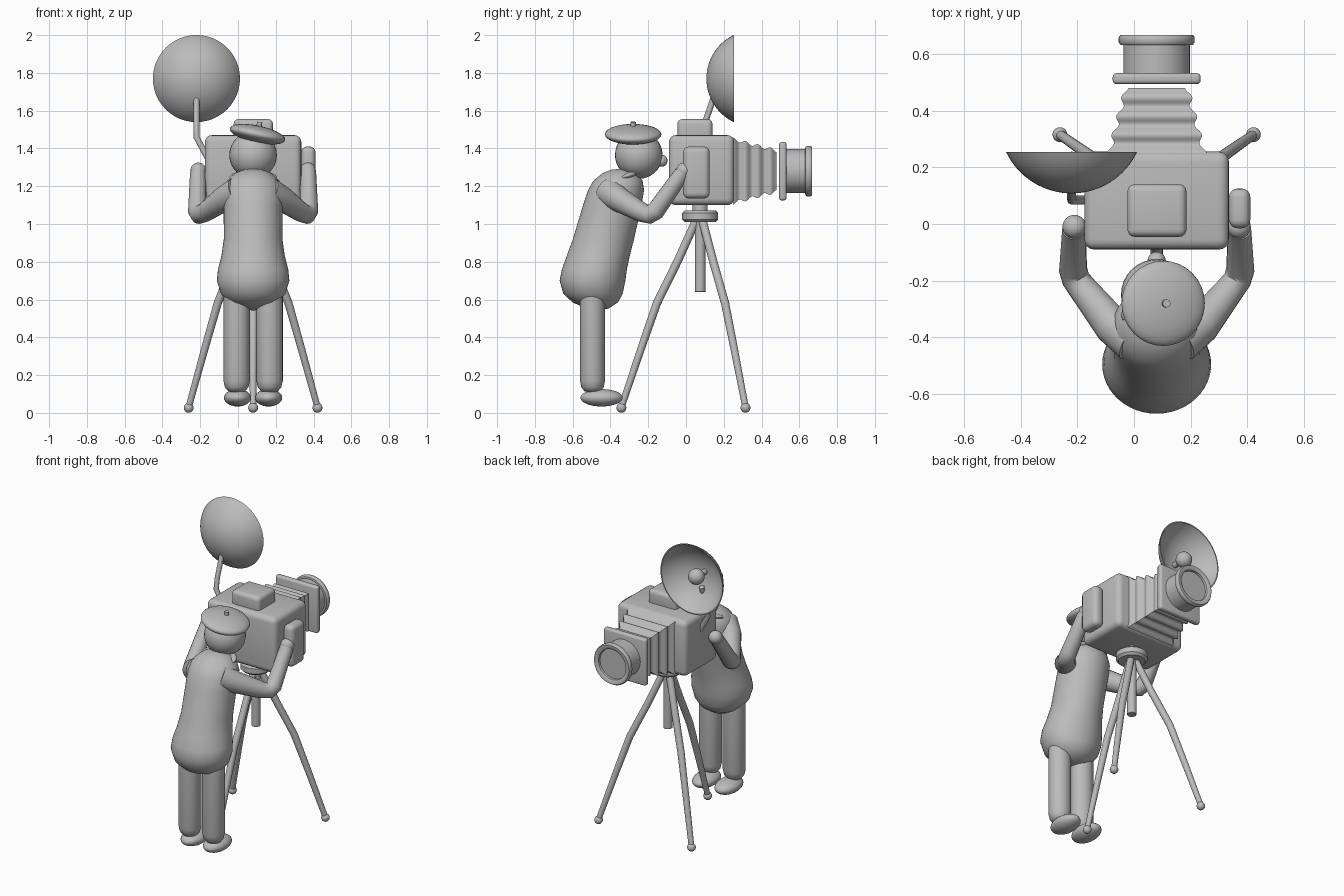
import bpy, bmesh, math
from mathutils import Vector

cube = bpy.data.objects.get("Cube")
if cube:
    bpy.data.objects.remove(cube, do_unlink=True)

grey = bpy.data.materials.new("plain_grey")
grey.use_nodes = True
COLOUR = (0.5, 0.5, 0.5, 1)
grey.diffuse_color = COLOUR
grey.node_tree.nodes["Principled BSDF"].inputs["Base Color"].default_value = COLOUR

CX = 0.08          # shared centre line of figure and camera
LENS_Z = 1.28      # height of the lens axis


def finish(ob, name, angle=40):
    ob.name = name
    ob.data.materials.clear()
    ob.data.materials.append(grey)
    bpy.ops.object.select_all(action='DESELECT')
    ob.select_set(True)
    bpy.context.view_layer.objects.active = ob
    bpy.ops.object.shade_smooth_by_angle(angle=math.radians(angle))
    return ob


def box(name, lo, hi, bevel):
    lo, hi = Vector(lo), Vector(hi)
    bpy.ops.mesh.primitive_cube_add(size=1, location=(lo + hi) / 2)
    ob = bpy.context.object
    ob.scale = hi - lo
    bpy.ops.object.transform_apply(location=False, rotation=False, scale=True)
    mod = ob.modifiers.new("round", 'BEVEL')
    mod.width, mod.segments = bevel, 4
    bpy.ops.object.modifier_apply(modifier="round")
    return finish(ob, name)


def ball(name, loc, radii, rot=(0, 0, 0)):
    bpy.ops.mesh.primitive_uv_sphere_add(segments=32, ring_count=16, radius=1,
                                         location=loc, rotation=rot)
    bpy.context.object.scale = radii
    return finish(bpy.context.object, name, 180)


def loft(name, rings, point, sides=48, turn=0, angle=40):
    """Bridge rings; point(ring, cos, sin) gives each vertex."""
    bm = bmesh.new()
    loops = []
    for ring in rings:
        angles = [turn + math.tau * i / sides for i in range(sides)]
        loops.append([bm.verts.new(point(ring, math.cos(a), math.sin(a))) for a in angles])
    for a, b in zip(loops, loops[1:]):
        for i in range(sides):
            j = (i + 1) % sides
            bm.faces.new((a[i], a[j], b[j], b[i]))
    bm.faces.new(loops[0])
    bm.faces.new(loops[-1])
    bmesh.ops.recalc_face_normals(bm, faces=bm.faces)
    mesh = bpy.data.meshes.new(name)
    bm.to_mesh(mesh)
    bm.free()
    ob = bpy.data.objects.new(name, mesh)
    bpy.context.collection.objects.link(ob)
    return finish(ob, name, angle)


def lathe_y(name, profile, cx=CX, cz=LENS_Z, **kw):
    """Turn (radius, y) points around an axis parallel to y."""
    return loft(name, profile, lambda p, c, s: (cx + p[0] * c, p[1], cz + p[0] * s), **kw)


def tube(name, points, radii):
    curve = bpy.data.curves.new(name, 'CURVE')
    curve.dimensions = '3D'
    curve.bevel_depth, curve.bevel_resolution = 1, 6
    curve.use_fill_caps = True
    spline = curve.splines.new('POLY')
    spline.points.add(len(points) - 1)
    for p, co, r in zip(spline.points, points, radii):
        p.co, p.radius = (*co, 1), r
    ob = bpy.data.objects.new(name, curve)
    bpy.context.collection.objects.link(ob)
    bpy.ops.object.select_all(action='DESELECT')
    ob.select_set(True)
    bpy.context.view_layer.objects.active = ob
    bpy.ops.object.convert(target='MESH')
    return finish(bpy.context.object, name, 60)


# Camera body, top housing and side grip
box("camera_body", (-0.175, -0.09, 1.10), (0.335, 0.255, 1.47), 0.035)
box("top_housing", (-0.023, -0.045, 1.44), (0.185, 0.14, 1.555), 0.025)
box("side_grip", (0.335, -0.015, 1.135), (0.41, 0.125, 1.41), 0.03)

# Pleated square bellows
pleats = []
for i in range(33):
    t = i / 32
    half = 0.168 - 0.06 * t + 0.009 * math.cos(t * math.tau * 3.5)
    pleats.append((half * math.sqrt(2), 0.25 + 0.23 * t))
lathe_y("bellows", pleats, sides=4, turn=math.pi / 4)

# Lens board, barrel and recessed rim
box("lens_board", (-0.075, 0.493, 1.125), (0.235, 0.532, 1.435), 0.014)
lathe_y("lens_barrel", [(0.117, 0.52), (0.117, 0.645)])
lathe_y("lens_rim", [(0.11, 0.63), (0.128, 0.632), (0.134, 0.64), (0.134, 0.658),
                     (0.128, 0.667), (0.11, 0.667), (0.1, 0.66), (0.098, 0.646)])

# Flash arm, dish and bulb
FX, FZ = -0.22, 1.77
tube("flash_arm", [(-0.14, 0.085, 1.31), (FX, 0.085, 1.46), (FX, 0.095, 1.52),
                   (FX, 0.15, 1.68)], [0.016] * 4)
R, DEPTH = 0.255, 0.145
end = math.acos(1 - DEPTH / R)
outer = [(R * math.sin(end * i / 16) + 0.0005, 0.108 + R * (1 - math.cos(end * i / 16)))
         for i in range(17)]
inner = [(r * 0.97, y + 0.008 * (1 - i / 16)) for i, (r, y) in enumerate(outer)]
lathe_y("flash_dish", outer + inner[::-1], cx=FX, cz=FZ)
tube("bulb_stem", [(FX, 0.11, FZ), (FX, 0.2, FZ)], [0.018] * 2)
ball("flash_bulb", (FX, 0.205, FZ), (0.05,) * 3)

# Tripod head, column and bowed legs
HY = 0.075


def post(name, r, z0, z1, bevel=0):
    prof = [(r - bevel, z0), (r, z0 + bevel), (r, z1 - bevel), (r - bevel, z1)]
    loft(name, prof, lambda p, c, s: (CX + p[0] * c, HY + p[0] * s, p[1]))


post("tripod_neck", 0.04, 1.05, 1.12, 0.002)
post("tripod_head", 0.095, 1.01, 1.072, 0.014)
post("tripod_column", 0.028, 0.64, 1.02, 0.002)
for side, foot in (("front", (CX, -0.342)), ("left", (0.421, 0.315)), ("right", (-0.261, 0.315))):
    dx, dy = foot[0] - CX, foot[1] - HY
    path = [(CX + dx * f, HY + dy * f, z)
            for f, z in ((0.05, 1.02), (0.29, 0.8), (0.55, 0.58), (0.75, 0.34), (1, 0.03))]
    tube(side + "_tripod_leg", path, [0.022, 0.022, 0.022, 0.02, 0.017])
    ball(side + "_tripod_foot", (*foot, 0.027), (0.026,) * 3)

# Leaning torso: height, y centre, half width, half depth
torso = [(0.543, -0.465, 0.01, 0.01), (0.553, -0.468, 0.07, 0.06), (0.585, -0.48, 0.13, 0.12),
         (0.63, -0.492, 0.17, 0.157), (0.70, -0.495, 0.192, 0.174), (0.76, -0.485, 0.186, 0.172),
         (0.83, -0.465, 0.168, 0.167), (0.92, -0.437, 0.155, 0.162), (1.1, -0.39, 0.156, 0.155),
         (1.18, -0.37, 0.158, 0.148), (1.23, -0.36, 0.138, 0.13), (1.27, -0.35, 0.095, 0.09),
         (1.287, -0.347, 0.05, 0.05), (1.292, -0.345, 0.01, 0.01)]
loft("torso", torso, lambda p, c, s: (CX + p[2] * c, p[1] + p[3] * s, p[0]), angle=180)

# Head, nose, collar and tilted beret
ball("head", (CX, -0.25, 1.365), (0.126,) * 3)
ball("nose", (CX, -0.13, 1.335), (0.032,) * 3)
ball("collar", (CX, -0.32, 1.25), (0.125, 0.075, 0.022), (math.radians(20), 0, 0))
ball("beret", (0.103, -0.28, 1.475), (0.15, 0.15, 0.046), (0, math.radians(12), 0))
tube("beret_stalk", [(0.108, -0.28, 1.49), (0.115, -0.28, 1.54)], [0.014] * 2)

# Mirrored arms, hands, legs and shoes
for side, s in (("left", 1), ("right", -1)):
    arm = [(0.08, -0.41, 1.17), (0.16, -0.355, 1.13), (0.255, -0.235, 1.062),
           (0.285, -0.195, 1.05), (0.295, -0.16, 1.07), (0.292, -0.02, 1.27)]
    tube(side + "_arm", [(CX + s * x, y, z) for x, y, z in arm],
         [0.08, 0.066, 0.052, 0.05, 0.05, 0.042])
    ball(side + "_hand", (CX + s * 0.29, -0.01, 1.283), (0.042,) * 3)
    leg = [(0.01, 0.105), (0.045, 0.115), (0.062, 0.135), (0.07, 0.17), (0.07, 0.68)]
    loft(side + "_leg", leg,
         lambda p, c, n: (CX + s * 0.087 + p[0] * c, -0.495 + p[0] * 0.95 * n, p[1]))
    ball(side + "_shoe", (CX + s * 0.082, -0.447, 0.08), (0.072, 0.112, 0.046))
